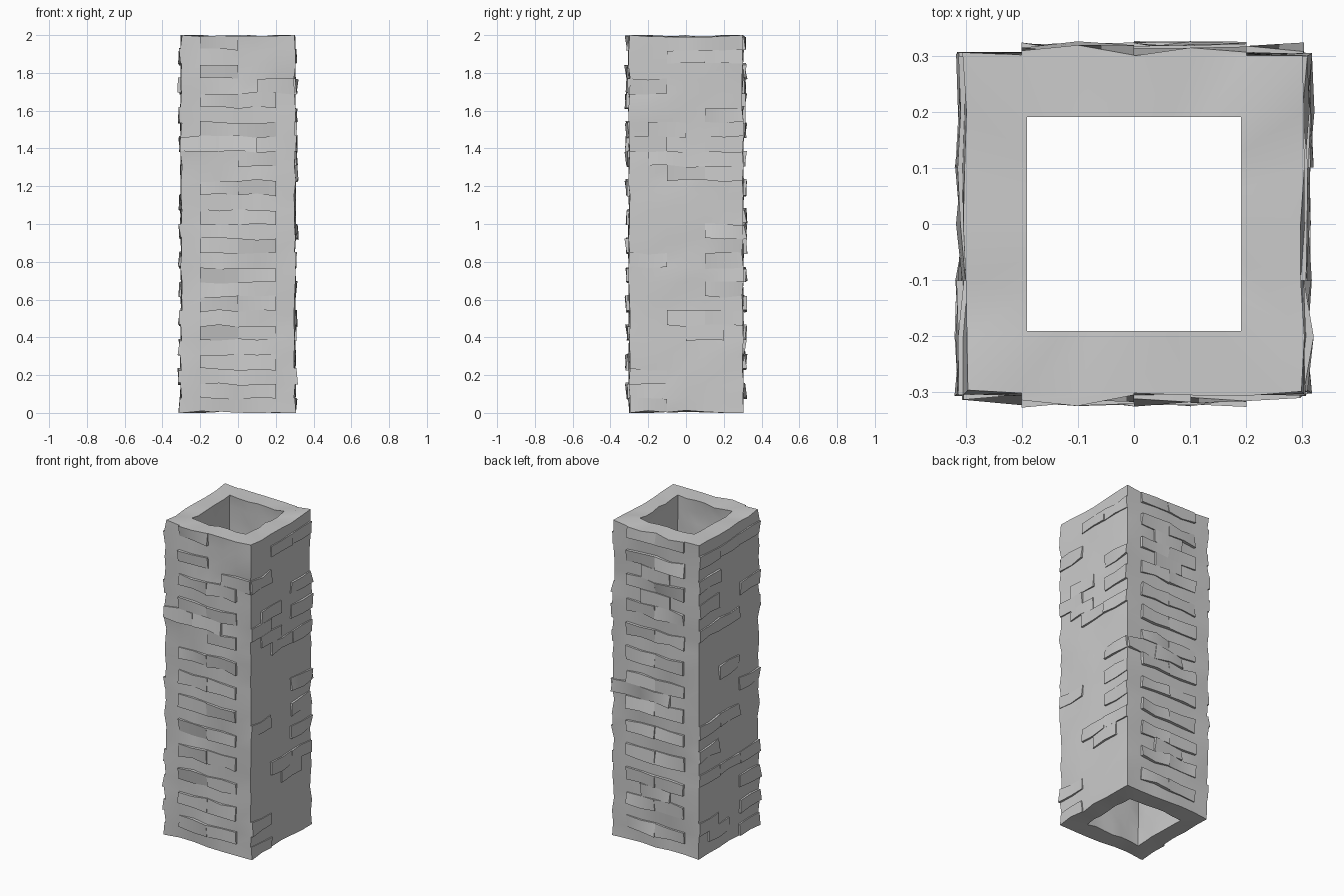
import bpy, bmesh, random
from mathutils import Vector

if "Cube" in bpy.data.objects:
    bpy.data.objects.remove(bpy.data.objects["Cube"])

random.seed(7)
ROWS, COLS = 26, 6          # brick courses, half-bricks per side
H = 2.0
N = COLS * 4
DIRS = [Vector((0, -1, 0)), Vector((1, 0, 0)), Vector((0, 1, 0)), Vector((-1, 0, 0))]
bm = bmesh.new()


def ring_point(k, half):
    """Point k along a square loop: front, right, back, left."""
    side, t = divmod(k, COLS)
    n = DIRS[side]
    along = Vector((-n.y, n.x, 0))
    return n * half + along * half * (2 * t / COLS - 1)


def outward(k):
    """Outward direction at loop point k (diagonal at the corners)."""
    side, t = divmod(k, COLS)
    return DIRS[side] + (DIRS[side - 1] if t == 0 else Vector())


def make_skin(half, lo, hi, flat_ends):
    rings = []
    for r in range(ROWS + 1):
        ring = []
        end = r in (0, ROWS)
        for k in range(N):
            p = ring_point(k, half)
            if not (end and flat_ends):
                p += outward(k) * random.uniform(lo, hi)
            z = H * r / ROWS
            if end:
                dz = 0 if k % COLS == 0 else random.uniform(0, 0.014)
                z += dz if r == 0 else -dz
            else:
                z += random.uniform(-0.008, 0.008)
            p.z = z
            ring.append(bm.verts.new(p))
        rings.append(ring)
    return rings


outer = make_skin(0.301, -0.005, 0.006, False)
inner = make_skin(0.191, 0.0, 0.014, True)

# Wall faces
cells = {}
for r in range(ROWS):
    for k in range(N):
        j = (k + 1) % N
        cells[r, k] = bm.faces.new((outer[r][k], outer[r][j], outer[r + 1][j], outer[r + 1][k]))
        bm.faces.new((inner[r][k], inner[r + 1][k], inner[r + 1][j], inner[r][j]))

# Open-ended top and bottom rims
for k in range(N):
    j = (k + 1) % N
    bm.faces.new((outer[-1][k], outer[-1][j], inner[-1][j], inner[-1][k]))
    bm.faces.new((outer[0][j], outer[0][k], inner[0][k], inner[0][j]))

# Protruding bricks in running bond; alternate courses stand proud front and back
for r in range(ROWS):
    for side, n in enumerate(DIRS):
        proud = r % 2 == (1 if n.y else 0)
        chance = (0.85 if n.y else 0.5) if proud else 0.12
        starts = (0, 2, 4) if r % 2 == 0 else (1, 3)
        for s in starts:
            if random.random() > chance:
                continue
            pair = [cells[r, side * COLS + s + i] for i in (0, 1)]
            res = bmesh.ops.extrude_face_region(bm, geom=pair)
            bmesh.ops.delete(bm, geom=[f for f in pair if f.is_valid], context='FACES_ONLY')
            top = 0.022 if n.y else 0.015
            for v in res['geom']:
                if isinstance(v, bmesh.types.BMVert):
                    v.co += n * random.uniform(0.003, top)

bmesh.ops.recalc_face_normals(bm, faces=bm.faces)
mesh = bpy.data.meshes.new("brick_chimney")
bm.to_mesh(mesh)
bm.free()
obj = bpy.data.objects.new("brick_chimney", mesh)
bpy.context.collection.objects.link(obj)
bpy.context.view_layer.objects.active = obj
obj.select_set(True)
bpy.ops.object.shade_smooth_by_angle(angle=0.9)
